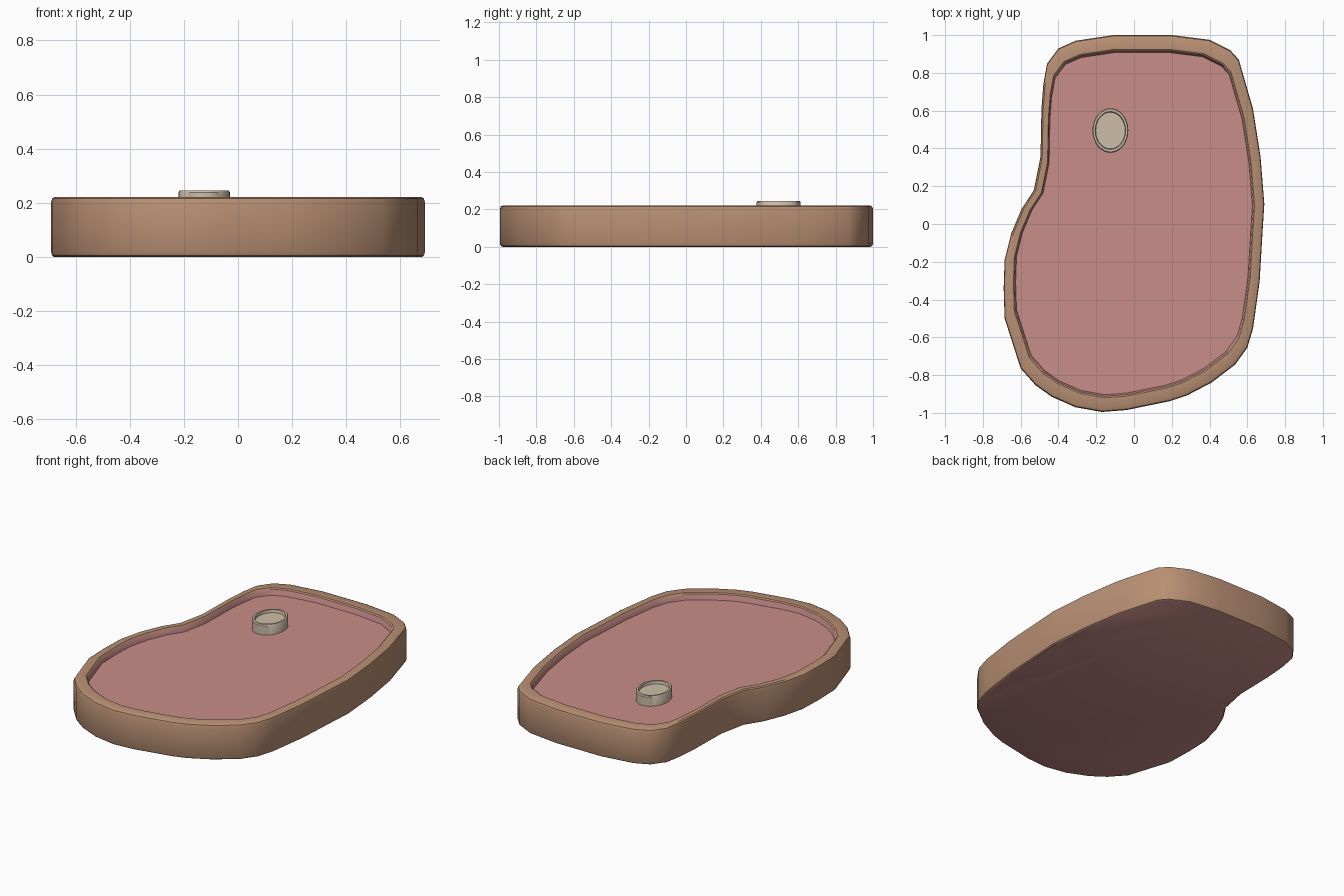
import bpy, bmesh, math

if "Cube" in bpy.data.objects:
    bpy.data.objects.remove(bpy.data.objects["Cube"])


def material(name, r, g, b):
    m = bpy.data.materials.new(name)
    lin = [((c / 255 + 0.055) / 1.055) ** 2.4 for c in (r, g, b)]
    m.diffuse_color = (*lin, 1)
    m.use_nodes = True
    m.node_tree.nodes["Principled BSDF"].inputs["Base Color"].default_value = m.diffuse_color
    return m


def loft(name, outline, rings, mats, first_cap, last_cap):
    """Stack scaled copies of an outline; each ring is (scale, z, material of the band above)."""
    bm = bmesh.new()
    loops = [[bm.verts.new((x * s, y * s, z)) for x, y in outline] for s, z, _ in rings]
    n = len(outline)
    for k in range(len(rings) - 1):
        a, b = loops[k], loops[k + 1]
        for i in range(n):
            j = (i + 1) % n
            bm.faces.new((a[i], a[j], b[j], b[i])).material_index = rings[k][2]
    bm.faces.new(loops[0][::-1]).material_index = first_cap
    bm.faces.new(loops[-1]).material_index = last_cap
    bmesh.ops.recalc_face_normals(bm, faces=bm.faces)
    me = bpy.data.meshes.new(name)
    bm.to_mesh(me)
    bm.free()
    for m in mats:
        me.materials.append(m)
    ob = bpy.data.objects.new(name, me)
    bpy.context.collection.objects.link(ob)
    bpy.ops.object.select_all(action='DESELECT')
    ob.select_set(True)
    bpy.context.view_layer.objects.active = ob
    bpy.ops.object.shade_smooth_by_angle(angle=math.radians(35))
    return ob


meat = material("meat_pink", 200, 141, 137)
fat = material("fat_tan", 185, 144, 116)
bone = material("bone_cream", 205, 189, 168)

# Steak outline, counter-clockwise seen from above
steak = [(0.20, 1.0), (-0.11, 1.0), (-0.31, 0.97), (-0.40, 0.93), (-0.46, 0.85),
         (-0.48, 0.74), (-0.49, 0.61), (-0.495, 0.355), (-0.53, 0.18), (-0.595, 0.08),
         (-0.65, -0.05), (-0.685, -0.19), (-0.69, -0.34), (-0.685, -0.50), (-0.64, -0.64),
         (-0.60, -0.765), (-0.52, -0.855), (-0.435, -0.915), (-0.31, -0.97), (-0.17, -0.995),
         (-0.04, -0.985), (0.19, -0.938), (0.28, -0.908), (0.41, -0.84), (0.535, -0.745),
         (0.60, -0.655), (0.63, -0.555), (0.665, -0.305), (0.68, -0.05), (0.69, 0.105),
         (0.67, 0.355), (0.63, 0.61), (0.555, 0.87), (0.51, 0.92), (0.40, 0.975)]

# Body: fat rim with rounded edges, recessed meat on top, meat underneath
loft("steak_body", steak,
     [(0.985, 0.0, 1), (0.995, 0.005, 1), (1.0, 0.016, 1), (1.0, 0.204, 1),
      (0.995, 0.216, 1), (0.982, 0.222, 1), (0.925, 0.222, 1), (0.917, 0.216, 0),
      (0.908, 0.182, 0)],
     [meat, fat], 0, 0)

# Bone: short oval stub with a shallow hollow
oval = [(0.095 * math.cos(t * math.tau / 32), 0.118 * math.sin(t * math.tau / 32)) for t in range(32)]
stub = loft("bone_stub", oval,
            [(1.0, 0.15, 0), (1.0, 0.239, 0), (0.96, 0.245, 0), (0.85, 0.245, 0), (0.82, 0.228, 0)],
            [bone], 0, 0)
stub.location = (-0.125, 0.495, 0)
